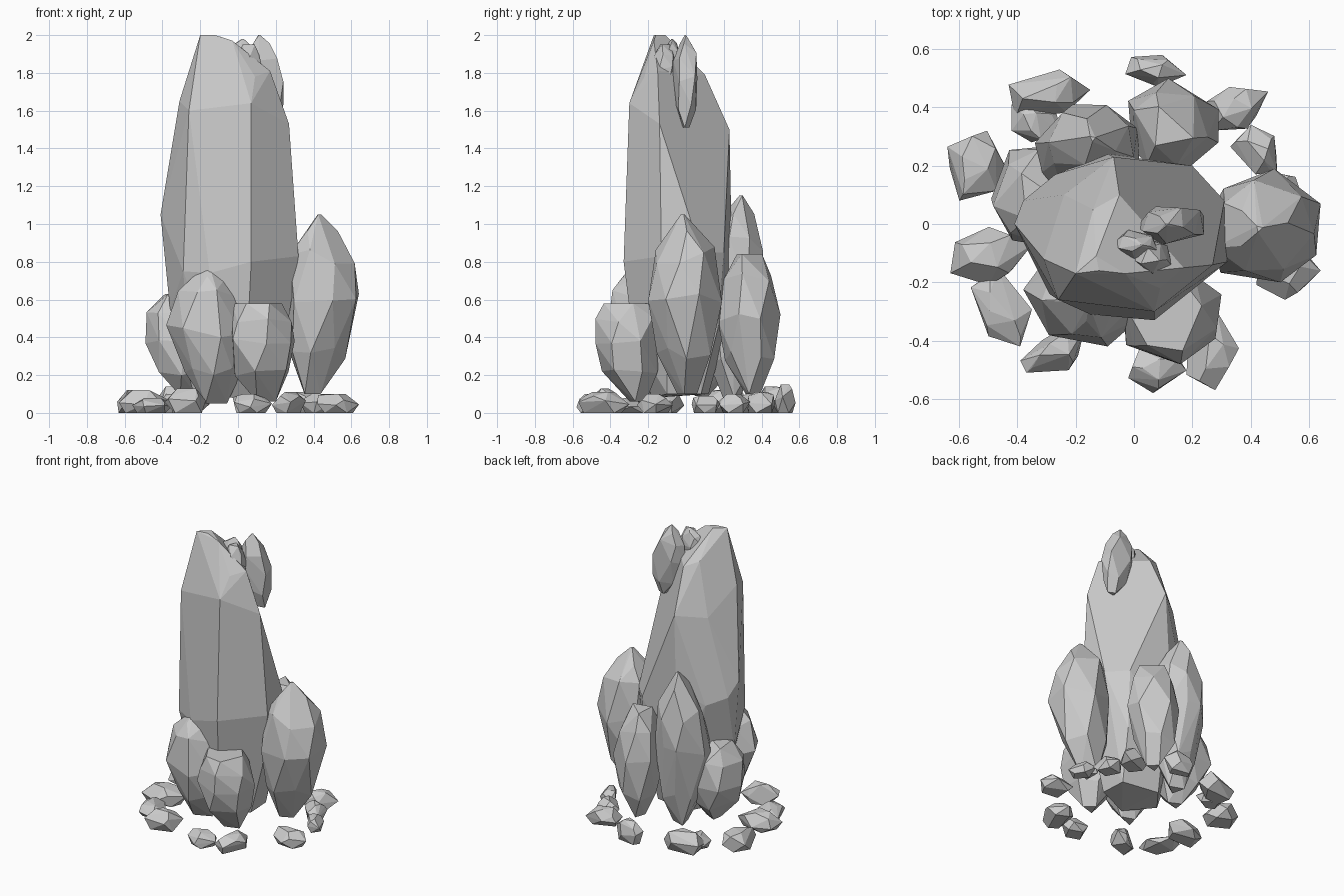
import bpy, bmesh, math, random
from mathutils import Vector

if "Cube" in bpy.data.objects:
    bpy.data.objects.remove(bpy.data.objects["Cube"])


def hull(name, pts):
    """Flat-faced convex rock around the given points."""
    bm = bmesh.new()
    for p in pts:
        bm.verts.new(p)
    res = bmesh.ops.convex_hull(bm, input=bm.verts)
    junk = {g for g in res["geom_interior"] + res["geom_unused"]
            if isinstance(g, bmesh.types.BMVert)}
    bmesh.ops.delete(bm, geom=list(junk), context='VERTS')
    bmesh.ops.dissolve_limit(bm, angle_limit=math.radians(4),
                             verts=bm.verts, edges=bm.edges)
    bmesh.ops.recalc_face_normals(bm, faces=bm.faces)
    me = bpy.data.meshes.new(name)
    bm.to_mesh(me)
    bm.free()
    ob = bpy.data.objects.new(name, me)
    bpy.context.collection.objects.link(ob)
    return ob


def fit(pts, box):
    """Stretch points to fill box = (x0, x1, y0, y1, z0, z1)."""
    lo = [min(p[i] for p in pts) for i in range(3)]
    hi = [max(p[i] for p in pts) for i in range(3)]
    return [Vector([box[2*i] + (p[i] - lo[i]) / (hi[i] - lo[i]) * (box[2*i+1] - box[2*i])
                    for i in range(3)]) for p in pts]


def crystal(name, box, seed, profile, top=(0, 0), foot=(0, 0), sides=6):
    """Upright rock from jittered rings; top and foot shift its two ends."""
    rng = random.Random(seed)
    pts = []
    for k, (t, r) in enumerate(profile):
        end, w = (top, (t - .5) * 2) if t > .5 else (foot, (.5 - t) * 2)
        n = sides if r > .5 else 3
        for i in range(n):
            a = (i + .25 * k + rng.uniform(-.2, .2)) * math.tau / n
            q = r * rng.uniform(.9, 1.05)
            pts.append((math.cos(a) * q + end[0] * w, math.sin(a) * q + end[1] * w,
                        t + (rng.uniform(-.05, .05) if .1 < t < .9 else 0)))
    return hull(name, fit(pts, box))


def pebble(name, box, seed, yaw):
    """Small loose stone, longer along yaw."""
    rng = random.Random(seed)
    c, s = math.cos(yaw), math.sin(yaw)
    pts = []
    for z, r, n in ((-1, .75, 4), (-.1, 1, 5), (.6, .8, 3), (1, .45, 3)):
        for i in range(n):
            a = (i + rng.uniform(-.3, .3)) * math.tau / n + z
            x, y = math.cos(a) * r, math.sin(a) * r * .65
            pts.append((x * c - y * s, x * s + y * c,
                        z + (rng.uniform(-.3, .3) if abs(z) < 1 else 0)))
    return hull(name, fit(pts, box))


# Main pillar: hand-placed corners, level by level
hull("main_pillar", [
    (-.20, -.17, 2.0), (-.12, -.16, 2.0), (-.13, -.11, 2.0), (-.03, -.17, 1.97),
    (.17, -.15, 1.81), (.09, -.22, 1.78), (-.05, .10, 1.79), (-.14, .05, 1.83),
    (-.31, -.12, 1.65), (-.26, -.26, 1.60), (.07, -.30, 1.64), (.27, -.14, 1.53),
    (-.07, .23, 1.50), (-.24, .10, 1.48), (.24, .02, 1.25),
    (-.41, .0, 1.05), (-.38, .08, .95), (-.27, .17, .9), (-.09, .24, 1.0),
    (.20, .20, .85), (.31, .08, .85), (.32, -.13, .83), (.07, -.33, .80),
    (-.15, -.31, .74), (-.29, -.24, .75), (-.36, -.02, .55), (-.06, .23, .5),
    (.19, .17, .45), (.26, -.10, .45), (.05, -.28, .4),
    (-.24, -.06, .12), (-.10, .12, .1), (.16, .08, .1), (.17, -.10, .1), (-.05, -.18, .08)])

# Standing rocks leaning around the pillar
pointed = ((0, .3), (.22, .74), (.52, 1), (.77, .82), (.91, .45), (1, .06))
blunt = ((0, .28), (.25, .78), (.55, 1), (.82, .82), (1, .5))
flat = ((0, .28), (.3, .8), (.6, 1), (.85, .9), (1, .7))
crystal("right_rock", (.26, .64, -.20, .19, .10, 1.05), 3, pointed, (-.1, 0), (-.35, .1), 7)
crystal("back_rock", (-.02, .29, .17, .50, .10, .84), 8, blunt, (0, -.05), (0, .05))
crystal("back_left_rock", (-.34, .02, .06, .41, .08, 1.15), 5, pointed, (.05, .35), (.1, .1), 8)
crystal("left_rock", (-.49, -.14, -.08, .27, .09, .63), 12, blunt, (-.1, 0), (.3, -.1), 7)
crystal("front_left_rock", (-.38, .02, -.42, -.06, .05, .79), 6, pointed, (.05, -.15), (.2, .1), 7)
crystal("front_right_rock", (-.04, .30, -.48, -.12, .06, .58), 9, flat, (-.1, 0), (.1, .2))

# Splinters caught on the summit
crystal("summit_splinter", (.01, .24, -.07, .06, 1.51, 2.0), 4, pointed, (-.15, 0), (.4, 0), 5)
crystal("summit_chip_low", (-.02, .13, -.18, -.05, 1.68, 1.95), 14, blunt, (-.1, 0), (.1, 0), 5)
crystal("summit_chip_high", (-.08, .08, -.13, -.02, 1.74, 1.98), 15, pointed, (.3, 0), (-.1, 0), 5)

# Loose stones on the ground: x0, x1, y0, y1, height, yaw
stones = [(-.64, -.44, .08, .32, .12, 1.5), (-.43, -.15, .36, .53, .14, .4),
          (-.42, -.25, .28, .41, .10, -.3), (-.03, .18, .47, .58, .15, -.2),
          (.25, .46, .32, .47, .11, .4), (.33, .49, .17, .34, .10, 1.9),
          (.45, .59, .03, .18, .09, 2.2), (.42, .64, -.26, -.07, .10, -.1),
          (.18, .36, -.57, -.30, .11, 1.4), (-.02, .18, -.58, -.43, .10, 0),
          (-.39, -.17, -.51, -.35, .13, .6), (-.56, -.35, -.42, -.15, .08, -1.1),
          (-.63, -.35, -.21, -.01, .12, .2)]
for i, (x0, x1, y0, y1, h, yaw) in enumerate(stones):
    pebble(f"loose_stone_{i + 1}", (x0, x1, y0, y1, 0, h), 30 + i, yaw)
